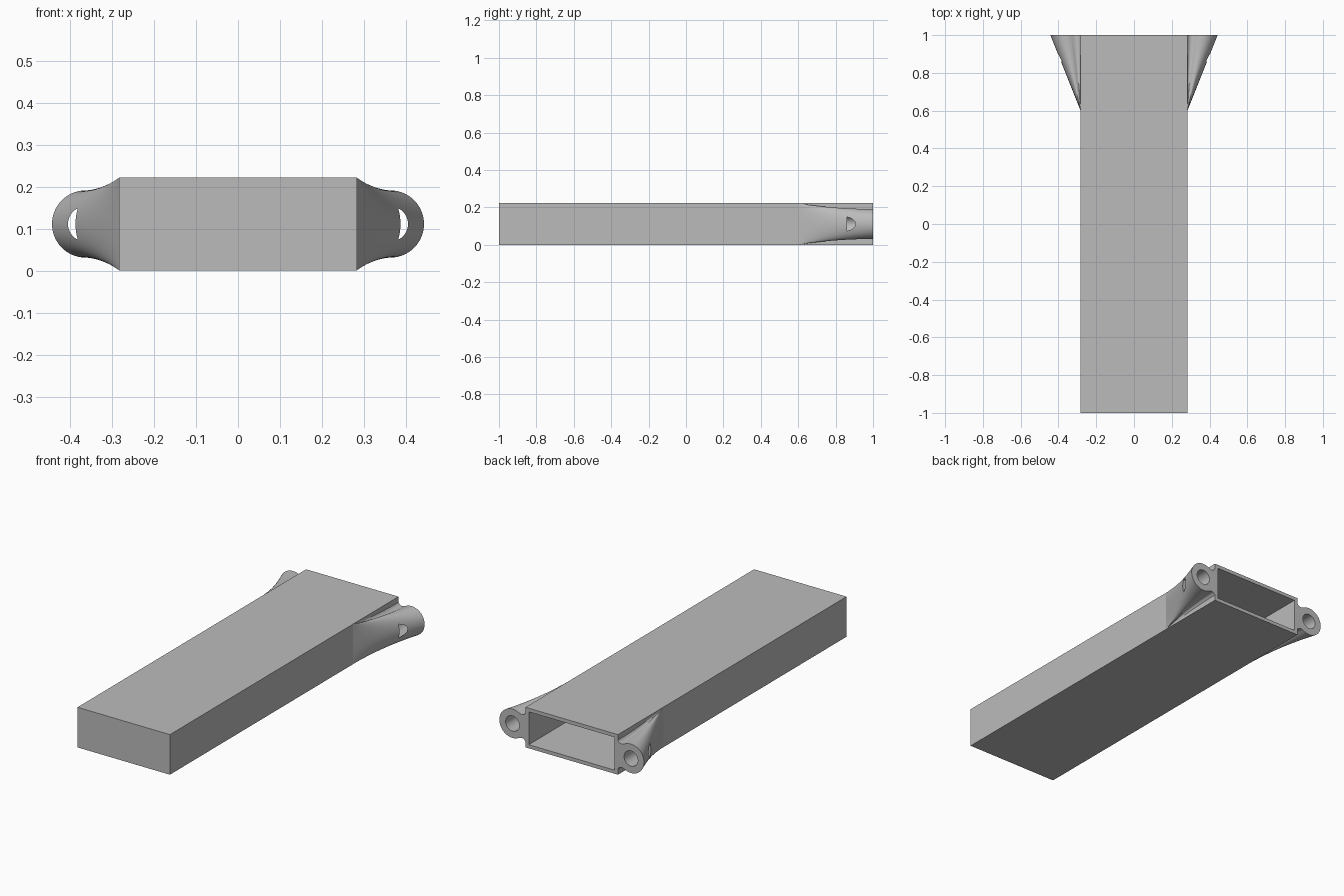
import bpy, bmesh, math

cube = bpy.data.objects.get("Cube")
if cube:
    bpy.data.objects.remove(cube, do_unlink=True)

HALF_W, HEIGHT, WALL = 0.283, 0.222, 0.02
MID = HEIGHT / 2
EAR_X, EAR_R, HOLE_R = 0.363, 0.08, 0.042
EAR_START, HOLE_START = 0.6, 0.86

grey = bpy.data.materials.new("plain grey")
grey.use_nodes = True
grey.diffuse_color = (0.5, 0.5, 0.5, 1)
grey.node_tree.nodes["Principled BSDF"].inputs["Base Color"].default_value = (0.5, 0.5, 0.5, 1)


def make_object(name, bm):
    bmesh.ops.recalc_face_normals(bm, faces=bm.faces)
    mesh = bpy.data.meshes.new(name)
    bm.to_mesh(mesh)
    bm.free()
    mesh.materials.append(grey)
    obj = bpy.data.objects.new(name, mesh)
    bpy.context.collection.objects.link(obj)
    return obj


def activate(obj):
    bpy.ops.object.select_all(action='DESELECT')
    obj.select_set(True)
    bpy.context.view_layer.objects.active = obj


# Sleeve: long box, hollowed from its open back end
bm = bmesh.new()
bmesh.ops.create_cube(bm, size=1)
for v in bm.verts:
    v.co = (v.co.x * 2 * HALF_W, v.co.y * 2, (v.co.z + 0.5) * HEIGHT)
back = max(bm.faces, key=lambda f: f.calc_center_median().y)
bmesh.ops.inset_region(bm, faces=[back], thickness=WALL, use_even_offset=True)
cavity = bmesh.ops.extrude_face_region(bm, geom=[back])["geom"]
bmesh.ops.delete(bm, geom=[back], context='FACES_ONLY')
for v in cavity:
    if isinstance(v, bmesh.types.BMVert):
        v.co.y = -1 + WALL
make_object("sleeve", bm)


def ear_profile():
    """Pairs of (start point, end point) as x and height above the middle."""
    corner = MID - 0.0005
    neck = [(HALF_W - 0.008, 0.088), (HALF_W, 0.08), (0.289, 0.071),
            (0.298, 0.066), (0.31, 0.065)]
    top = [((min(x, HALF_W), corner), (x, z)) for x, z in neck]
    arc = []
    steps = 40
    for i in range(steps + 1):
        a = math.radians(120 - 240 * i / steps)
        start = corner * math.sin(max(-math.pi / 2, min(math.pi / 2, a)))
        arc.append(((HALF_W, start),
                    (EAR_X + EAR_R * math.cos(a), EAR_R * math.sin(a))))
    bottom = [((s[0], -s[1]), (e[0], -e[1])) for s, e in reversed(top)]
    return top + arc + bottom


def make_ear(name, side):
    # Loft from the flat side wall to the round lug
    bm = bmesh.new()
    rings = []
    steps = 20
    for k in range(steps + 1):
        t = k / steps
        ease = 1 - (1 - t) ** 2
        ring = []
        for (x0, z0), (x1, z1) in ear_profile():
            ring.append(bm.verts.new((side * (x0 + (x1 - x0) * t),
                                      EAR_START + (1 - EAR_START) * t,
                                      MID + z0 + (z1 - z0) * ease)))
        rings.append(ring)
    n = len(rings[0])
    for a, b in zip(rings, rings[1:]):
        for i in range(n):
            j = (i + 1) % n
            bm.faces.new((a[i], a[j], b[j], b[i]))
    bm.faces.new(rings[0])
    bm.faces.new(rings[-1])
    bmesh.ops.remove_doubles(bm, verts=bm.verts, dist=1e-5)
    ear = make_object(name, bm)

    # Blind bore that breaks out through the tapered side
    depth = 1.1 - HOLE_START
    bpy.ops.mesh.primitive_cylinder_add(
        vertices=48, radius=HOLE_R, depth=depth,
        location=(side * EAR_X, HOLE_START + depth / 2, MID),
        rotation=(math.pi / 2, 0, 0))
    cutter = bpy.context.object
    cutter.name = "bore_cutter"
    cutter.hide_render = True
    cutter.data.materials.append(grey)
    activate(ear)
    cut = ear.modifiers.new("bore", 'BOOLEAN')
    cut.operation = 'DIFFERENCE'
    cut.solver = 'EXACT'
    cut.object = cutter
    bpy.ops.object.modifier_apply(modifier=cut.name)
    bpy.data.objects.remove(cutter, do_unlink=True)
    bpy.ops.object.shade_smooth_by_angle(angle=math.radians(35))


make_ear("left_ear", 1)
make_ear("right_ear", -1)
